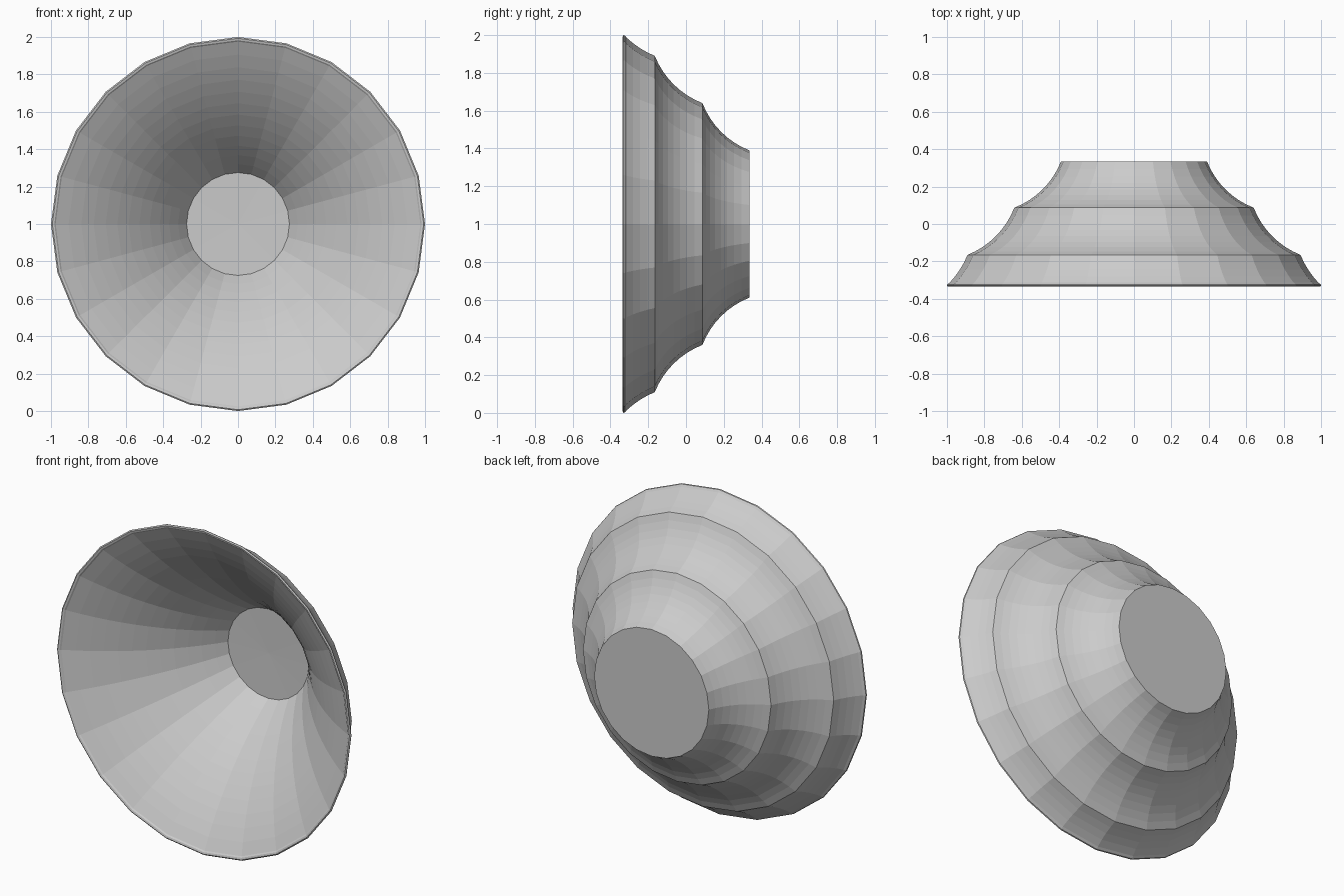
import bpy, bmesh, math
from mathutils import Vector

if "Cube" in bpy.data.objects:
    bpy.data.objects.remove(bpy.data.objects["Cube"])

SIDES = 24


def arc(a, b, sag, n):
    """Points from a to b along a circular arc; positive sag bows toward the left of a->b."""
    a, b = Vector(a), Vector(b)
    d = b - a
    half = d.length / 2
    left = Vector((-d.y, d.x)).normalized()
    radius = (half * half + sag * sag) / (2 * abs(sag))
    sign = 1 if sag > 0 else -1
    centre = (a + b) / 2 + left * (sag - sign * radius)
    ang = math.asin(half / radius)
    pts = []
    for i in range(n + 1):
        t = -ang + 2 * ang * i / n
        pts.append(tuple(centre + d.normalized() * radius * math.sin(t)
                         + left * sign * radius * math.cos(t)))
    return pts


# profile as (radius, y): back cap, three concave outer tiers, lip, flared bowl, floor
profile = [(0, 0.335)]
profile += arc((0.39, 0.335), (0.64, 0.087), -0.037, 8)
profile += arc((0.64, 0.087), (0.89, -0.165), -0.037, 8)[1:]
profile += arc((0.89, -0.165), (0.985, -0.313), -0.008, 4)[1:]
profile += [(0.998, -0.323), (1.0, -0.33), (0.993, -0.335), (0.982, -0.332)]
profile += arc((0.975, -0.325), (0.275, 0.295), 0.06, 12)
profile += [(0, 0.3)]

# dish: revolve the profile around the y axis
bm = bmesh.new()
rings = []
for r, y in profile:
    if r == 0:
        rings.append([bm.verts.new((0, y, 1))] * SIDES)
    else:
        rings.append([bm.verts.new((r * math.cos(2 * math.pi * i / SIDES), y,
                                    1 + r * math.sin(2 * math.pi * i / SIDES)))
                      for i in range(SIDES)])
for p, q in zip(rings, rings[1:]):
    for i in range(SIDES):
        j = (i + 1) % SIDES
        corners = []
        for v in (p[i], p[j], q[j], q[i]):
            if v not in corners:
                corners.append(v)
        bm.faces.new(corners)
bmesh.ops.recalc_face_normals(bm, faces=bm.faces)

mesh = bpy.data.meshes.new("flared_dish")
bm.to_mesh(mesh)
bm.free()
dish = bpy.data.objects.new("flared_dish", mesh)
bpy.context.collection.objects.link(dish)
